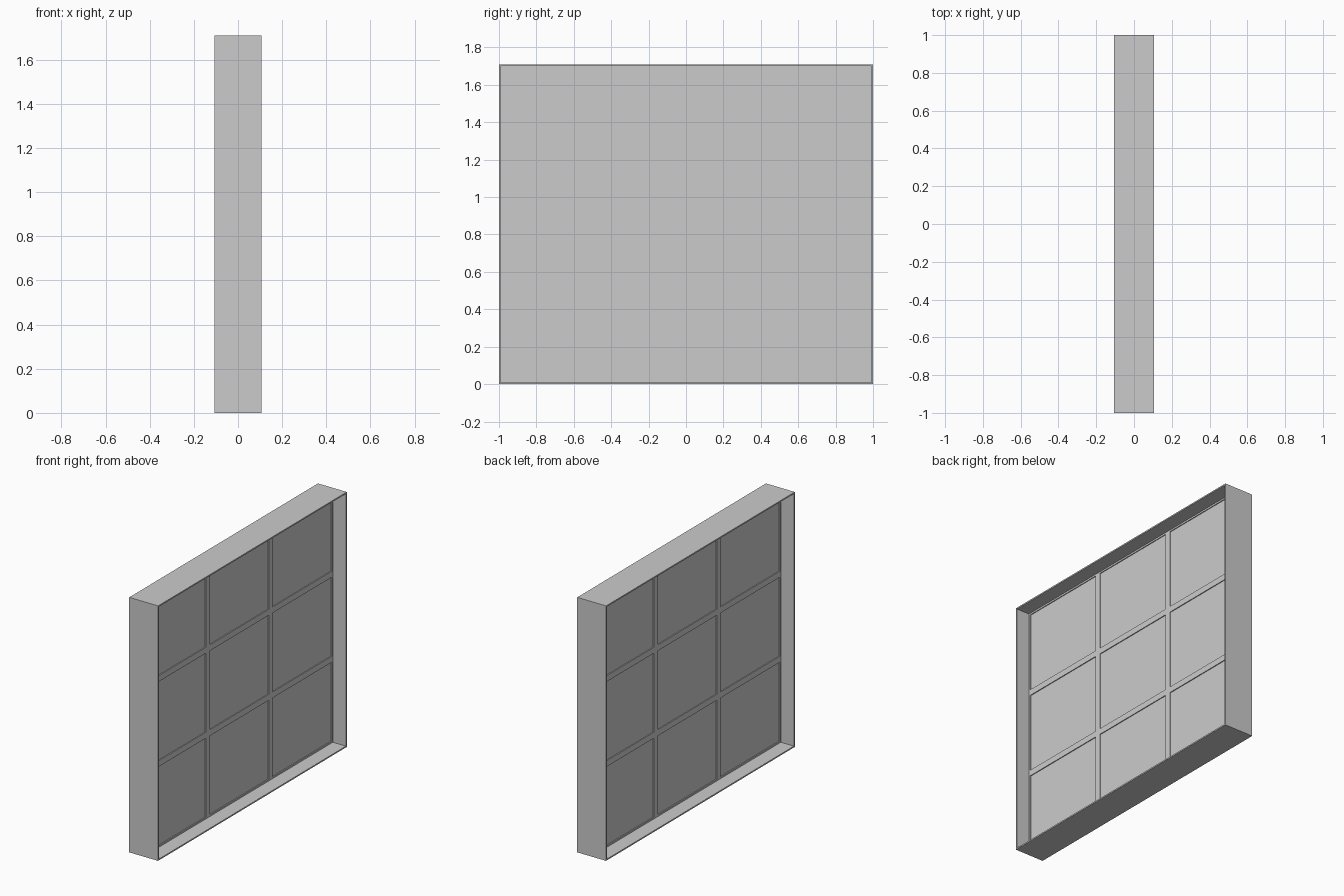
import bpy

if "Cube" in bpy.data.objects:
    bpy.data.objects.remove(bpy.data.objects["Cube"])

HALF_X, HALF_Y, HEIGHT = 0.107, 1.0, 1.71   # overall size
WALL = 0.009                                # casing board thickness
BORDER, BAR = 0.02, 0.04                    # lattice edge and bar widths
LATTICE_X, PANE_X = 0.010, 0.004            # half depths


def box(name, lo, hi):
    bpy.ops.mesh.primitive_cube_add(size=1, location=[(a + b) / 2 for a, b in zip(lo, hi)])
    ob = bpy.context.object
    ob.name = name
    ob.scale = [b - a for a, b in zip(lo, hi)]
    bpy.ops.object.transform_apply(location=False, rotation=False, scale=True)
    return ob


def cut(target, cutter):
    mod = target.modifiers.new("cut", "BOOLEAN")
    mod.object = cutter
    mod.solver = "EXACT"
    bpy.context.view_layer.objects.active = target
    bpy.ops.object.modifier_apply(modifier=mod.name)
    bpy.data.objects.remove(cutter)


# Deep outer casing, open through x
casing = box("casing", (-HALF_X, -HALF_Y, 0), (HALF_X, HALF_Y, HEIGHT))
cut(casing, box("casing_opening", (-1, -HALF_Y + WALL, WALL),
                (1, HALF_Y - WALL, HEIGHT - WALL)))

# Central lattice with a 3 x 3 set of openings
lattice = box("lattice", (-LATTICE_X, -HALF_Y + WALL, WALL),
              (LATTICE_X, HALF_Y - WALL, HEIGHT - WALL))
cell_y = (2 * HALF_Y - 2 * BORDER - 2 * BAR) / 3
cell_z = (HEIGHT - 2 * BORDER - 2 * BAR) / 3
for i in range(3):
    for j in range(3):
        y = -HALF_Y + BORDER + i * (cell_y + BAR)
        z = BORDER + j * (cell_z + BAR)
        cut(lattice, box("opening", (-0.5, y, z), (0.5, y + cell_y, z + cell_z)))
        # Thin pane filling the opening
        box(f"pane_{i}_{j}", (-PANE_X, y, z), (PANE_X, y + cell_y, z + cell_z))
